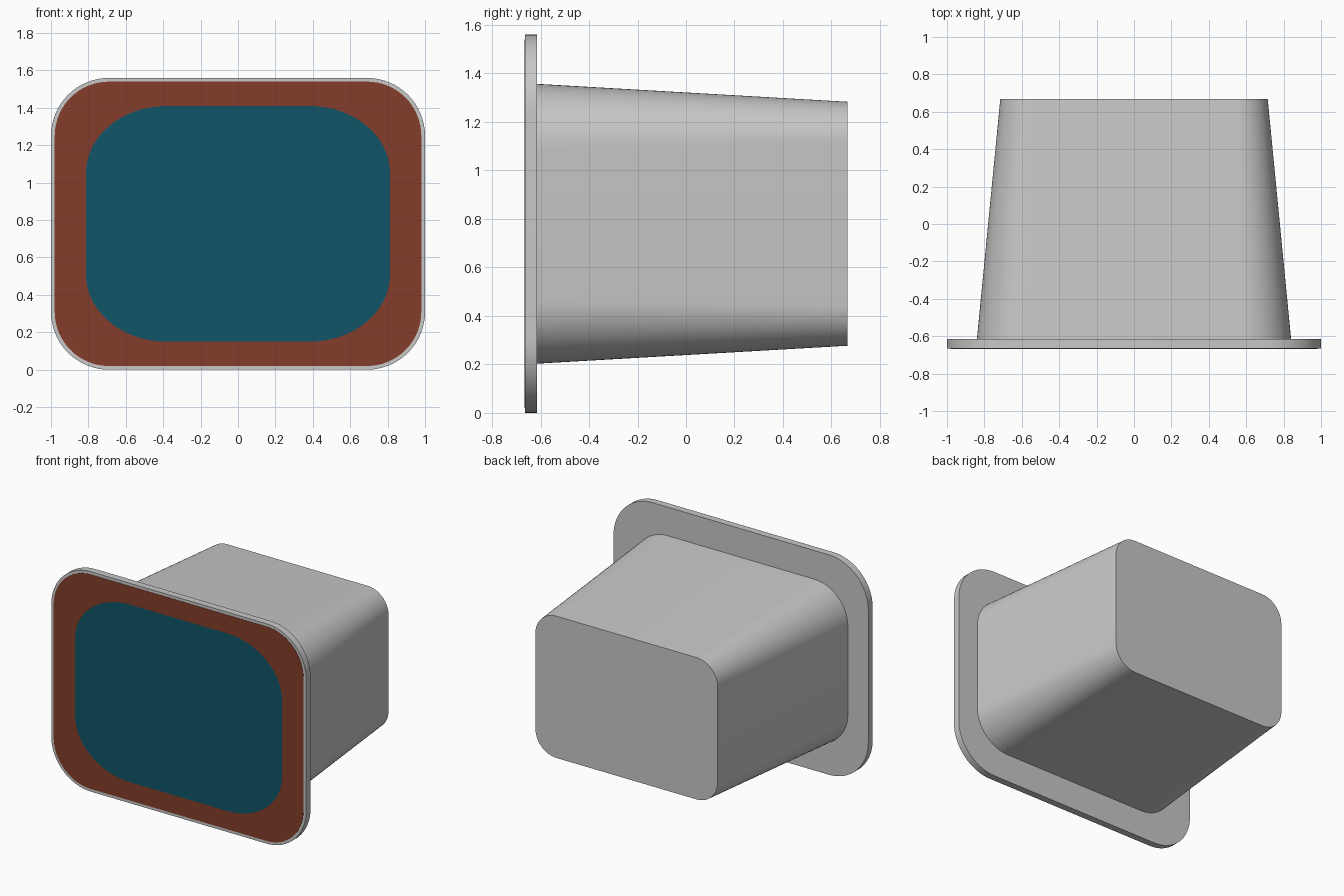
import bpy, bmesh, math

if "Cube" in bpy.data.objects:
    bpy.data.objects.remove(bpy.data.objects["Cube"])

SEG = 16  # segments per rounded corner


def material(name, rgb):
    m = bpy.data.materials.new(name)
    m.diffuse_color = (*rgb, 1.0)
    m.use_nodes = True
    m.node_tree.nodes["Principled BSDF"].inputs["Base Color"].default_value = m.diffuse_color
    return m


grey = material("grey plastic", (0.578, 0.578, 0.585))
brown = material("red brown border", (0.231, 0.046, 0.024))
teal = material("dark teal panel", (0.005, 0.09, 0.14))


def outline(y, hx, z0, z1, rx, rz):
    """Rounded rectangle in the xz plane with elliptical corners."""
    corners = [(hx - rx, z1 - rz), (-hx + rx, z1 - rz),
               (-hx + rx, z0 + rz), (hx - rx, z0 + rz)]
    pts = []
    for k, (cx, cz) in enumerate(corners):
        for i in range(SEG + 1):
            a = math.pi / 2 * (k + i / SEG)
            pts.append((cx + rx * math.cos(a), y, cz + rz * math.sin(a)))
    return pts


def loft(name, rings, mats, cap_material=0):
    """Bridge outlines from back to front and cap both ends."""
    bm = bmesh.new()
    loops = [[bm.verts.new(p) for p in r] for r in rings]
    n = len(loops[0])
    for a, b in zip(loops, loops[1:]):
        for i in range(n):
            j = (i + 1) % n
            bm.faces.new((a[i], a[j], b[j], b[i]))
    bm.faces.new(loops[0][::-1])
    front = bm.faces.new(loops[-1])
    front.material_index = cap_material
    bmesh.ops.recalc_face_normals(bm, faces=bm.faces)
    me = bpy.data.meshes.new(name)
    bm.to_mesh(me)
    bm.free()
    for m in mats:
        me.materials.append(m)
    ob = bpy.data.objects.new(name, me)
    bpy.context.collection.objects.link(ob)
    bpy.ops.object.select_all(action='DESELECT')
    ob.select_set(True)
    bpy.context.view_layer.objects.active = ob
    bpy.ops.object.shade_smooth_by_angle(angle=math.radians(30))
    return ob


# Tapered housing
loft("housing", [outline(0.667, 0.715, 0.277, 1.283, 0.165, 0.165),
                 outline(-0.616, 0.84, 0.203, 1.357, 0.265, 0.265)], [grey])

# Front flange
loft("flange", [outline(-0.615, 1.0, 0.0, 1.56, 0.31, 0.31),
                outline(-0.665, 1.0, 0.0, 1.56, 0.31, 0.31)], [grey])

# Thin face plate: brown border around a teal centre
loft("face_plate", [outline(-0.6645, 0.98, 0.02, 1.54, 0.29, 0.29),
                    outline(-0.667, 0.98, 0.02, 1.54, 0.29, 0.29),
                    outline(-0.667, 0.813, 0.15, 1.41, 0.43, 0.36)],
     [brown, teal], cap_material=1)
